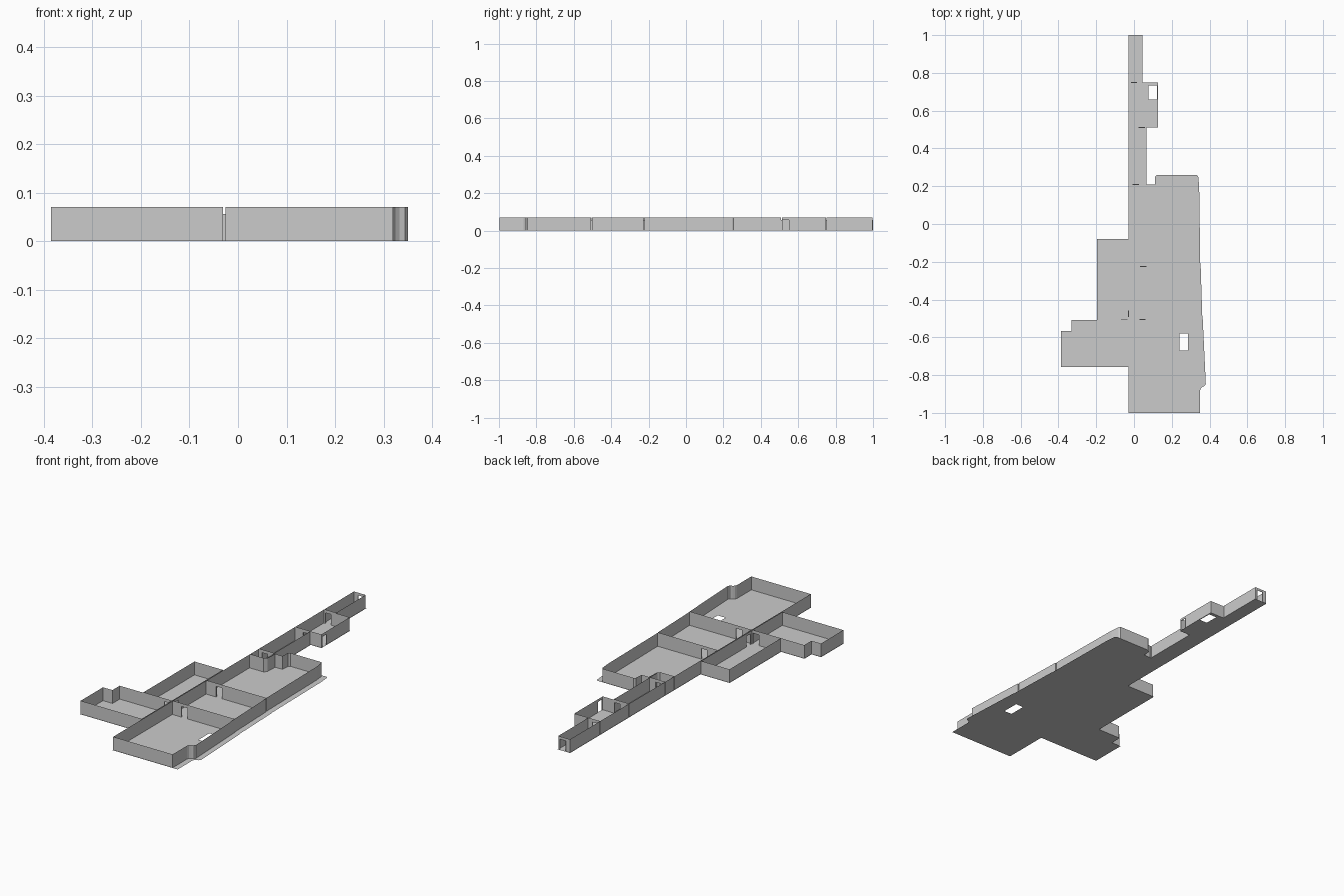
import bpy, bmesh
from mathutils import Vector

if "Cube" in bpy.data.objects:
    bpy.data.objects.remove(bpy.data.objects["Cube"])

WALL_H, DOOR_H, DOOR_W, GAP = 0.07, 0.056, 0.034, 0.0025


def make_object(name, bm):
    bmesh.ops.remove_doubles(bm, verts=bm.verts, dist=0.00005)
    mesh = bpy.data.meshes.new(name)
    bm.to_mesh(mesh)
    bm.free()
    bpy.context.collection.objects.link(bpy.data.objects.new(name, mesh))


def rect(x0, y0, x1, y1):
    return [(x0, y0), (x1, y0), (x1, y1), (x0, y1)]


def inset(points, d):
    """Shrink a counter-clockwise outline by d with mitred corners."""
    pts = [Vector(p) for p in points]
    out = []
    for i, p in enumerate(pts):
        a = (p - pts[i - 1]).normalized()
        b = (pts[(i + 1) % len(pts)] - p).normalized()
        n1, n2 = Vector((-a.y, a.x)), Vector((-b.y, b.x))
        out.append(p + (n1 + n2) * d / (1 + n1.dot(n2)))
    return out


def floor(name, outline, holes=()):
    bm = bmesh.new()
    for loop in [outline, *holes]:
        vs = [bm.verts.new((x, y, 0)) for x, y in loop]
        for i, v in enumerate(vs):
            bm.edges.new((vs[i - 1], v))
    bmesh.ops.triangle_fill(bm, edges=bm.edges[:], use_beauty=True, normal=(0, 0, 1))
    bmesh.ops.dissolve_limit(bm, angle_limit=0.01, verts=bm.verts[:], edges=bm.edges[:])
    make_object(name, bm)


def walls(name, outline, doors):
    """Thin wall sheets round a room, with framed openings where doors lie."""
    bm = bmesh.new()
    pts = inset(outline, GAP)

    def quad(p, q, z0, z1):
        bm.faces.new([bm.verts.new((v.x, v.y, z))
                      for v, z in ((p, z0), (q, z0), (q, z1), (p, z1))])

    for i, q in enumerate(pts):
        p = pts[i - 1]
        u = (q - p).normalized()
        out = Vector((u.y, -u.x)) * GAP
        length = (q - p).length
        cuts = []
        for c in doors:
            r = Vector(c) - p
            s = r.dot(u)
            if abs(r.dot(out)) / GAP < 0.007 and 0.017 < s < length - 0.017:
                cuts.append((s - DOOR_W / 2, s + DOOR_W / 2))
        at = 0
        for a, b in sorted(cuts):
            pa, pb = p + u * a, p + u * b
            quad(p + u * at, pa, 0, WALL_H)
            quad(pa, pb, DOOR_H, WALL_H)          # lintel
            quad(pa, pa + out, 0, DOOR_H)         # jambs and head
            quad(pb, pb + out, 0, DOOR_H)
            bm.faces.new([bm.verts.new((v.x, v.y, DOOR_H))
                          for v in (pa, pb, pb + out, pa + out)])
            at = b
        quad(p + u * at, q, 0, WALL_H)
    make_object(name, bm)


# Door centres shared by neighbouring rooms
DOORS = [(0.015, 1.0), (0.0, 0.75), (0.04, 0.51), (0.01, 0.21), (0.045, 0.135),
         (0.05, -0.225), (0.045, -0.505), (-0.028, -0.475), (-0.052, -0.507),
         (0.125, 0.534)]

W = -0.028  # long west wall line

# Simple rooms whose walls follow the floor edge
simple_rooms = {
    "north_corridor": (rect(W, 0.75, 0.045, 1.0), []),
    "stair_room": (rect(W, 0.51, 0.127, 0.75), [rect(0.077, 0.66, 0.122, 0.732)]),
    "middle_corridor": (rect(W, 0.21, 0.065, 0.51), []),
    "lobby": ([(W, 0.135), (0.055, 0.135), (0.065, 0.148), (0.068, 0.21), (W, 0.21)], []),
    "west_room": (rect(-0.197, -0.507, W, -0.08), []),
    "southwest_room": ([(-0.387, -0.757), (W, -0.757), (W, -0.507),
                        (-0.332, -0.507), (-0.332, -0.567), (-0.387, -0.567)], []),
}
for name, (outline, holes) in simple_rooms.items():
    floor(name + "_floor", outline, holes)
    walls(name + "_walls", outline, DOORS)


# Main halls: the floor runs past the east wall by a margin e
def north_hall(e):
    return [(W, -0.225), (0.323 + e, -0.225), (0.317 + e, 0.2), (0.312 + e, 0.25),
            (0.305 + e, 0.26), (0.122, 0.26), (0.112, 0.25), (0.11, 0.21),
            (0.068, 0.21), (0.065, 0.148), (0.055, 0.135), (W, 0.135)]


def middle_hall(e):
    return [(W, -0.505), (0.334 + e, -0.505), (0.325 + e, -0.225), (W, -0.225)]


def south_hall(e):
    return [(W, -1.0), (0.322 + e, -1.0), (0.322 + e, -0.88), (0.326 + e, -0.869),
            (0.334 + e, -0.862), (0.345 + e, -0.858), (0.352 + e, -0.848),
            (0.351 + e, -0.82), (0.336 + e, -0.505), (W, -0.505)]


for name, shape, holes in (
        ("north_hall", north_hall, []),
        ("middle_hall", middle_hall, []),
        ("south_hall", south_hall, [rect(0.24, -0.67, 0.285, -0.58)])):
    floor(name + "_floor", shape(0.028), holes)
    walls(name + "_walls", shape(0), DOORS)
